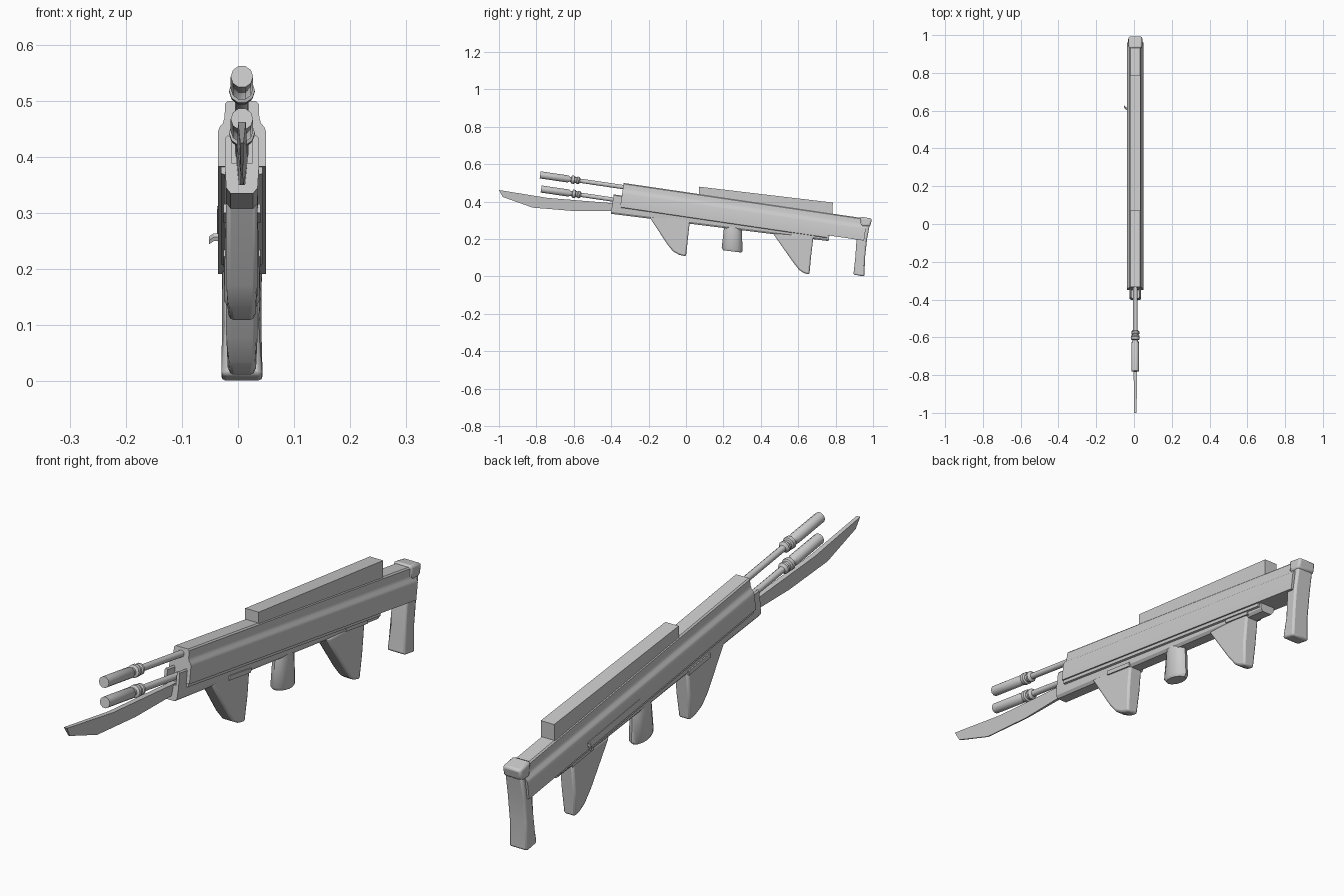
import bpy, bmesh, math
from mathutils import Vector

CX = 0.007                      # gun centre line
A = math.atan(0.147)            # downward slope toward the butt
C, S = math.cos(A), math.sin(A)


def gun(x, u, v):
    """Gun frame (across, along, up) to world."""
    return Vector((CX + x, u * C + v * S, 0.3315 - u * S + v * C))


def world(x, y, z):
    return Vector((CX + x, y, z))


def loft(name, rings, bevel=0.0, segments=2, angle=30):
    bm = bmesh.new()
    rows = [[bm.verts.new(p) for p in r] for r in rings]
    n = len(rows[0])
    for a, b in zip(rows, rows[1:]):
        for i in range(n):
            j = (i + 1) % n
            bm.faces.new((a[i], a[j], b[j], b[i]))
    bm.faces.new(rows[0][::-1])
    bm.faces.new(rows[-1])
    bmesh.ops.recalc_face_normals(bm, faces=bm.faces)
    me = bpy.data.meshes.new(name)
    bm.to_mesh(me)
    bm.free()
    ob = bpy.data.objects.new(name, me)
    bpy.context.collection.objects.link(ob)
    if bevel:
        m = ob.modifiers.new("Bevel", 'BEVEL')
        m.width, m.segments = bevel, segments
        m.limit_method, m.angle_limit = 'ANGLE', math.radians(40)
    bpy.ops.object.select_all(action='DESELECT')
    ob.select_set(True)
    bpy.context.view_layer.objects.active = ob
    bpy.ops.object.shade_smooth_by_angle(angle=math.radians(angle))
    return ob


def side_profile(name, pts, frame=world, bevel=0.0):
    """Side outline of (along, up, half width) mirrored across the centre."""
    return loft(name, [[frame(s * w, a, b) for a, b, w in pts] for s in (-1, 1)], bevel)


def mirrored(half):
    return half + [(-x, v) for x, v in reversed(half)]


def turned(name, v, rings, sides=10):
    """Round part turned about the gun's long axis."""
    loft(name, [[gun(r * math.cos(2 * math.pi * i / sides), u,
                     v + r * math.sin(2 * math.pi * i / sides))
                 for i in range(sides)] for u, r in rings], angle=40)


# Main receiver with stepped, coved shoulders
section = mirrored([(0.043, 0), (0.043, 0.062), (0.040, 0.071), (0.034, 0.078),
                    (0.031, 0.088), (0.030, 0.113), (0.025, 0.118)])
loft("receiver", [[gun(x, u, v) for x, v in section] for u in (-0.354, 0.962)], angle=40)

# Lower fore-end: open channel carrying the lower barrel, tapering rearward
rings = []
for u, bottom in ((-0.398, -0.055), (0.775, -0.030)):
    half = [(0.020, bottom), (0.028, bottom + 0.01), (0.030, -0.012),
            (0.030, 0.045), (0.025, 0.05), (0.019, 0.045), (0.019, 0.0)]
    rings.append([gun(x, u, v) for x, v in mirrored(half)])
loft("lower_fore_end", rings)

# Side rails below the receiver
for s, side in ((1, "right"), (-1, "left")):
    loft("lower_rail_" + side,
         [[gun(s * x, u, v) for x, v in ((0.02, 0.002), (0.037, 0.002),
                                         (0.037, -0.012), (0.02, -0.018))]
          for u in (-0.35, 0.765)])

# Tapered top rib
side_profile("top_rib", [(0.07, 0.42, 0.027), (0.07, 0.48, 0.027),
                         (0.785, 0.395, 0.027), (0.782, 0.32, 0.027)])

# Twin barrels with collars and thick muzzles
for name, v, u, end in (("upper_barrel", 0.096, -0.802, -0.33),
                        ("lower_barrel", 0.022, -0.786, -0.36)):
    turned(name, v, [(u, 0.020), (u + 0.15, 0.020), (u + 0.158, 0.014),
                     (u + 0.166, 0.014), (u + 0.170, 0.023), (u + 0.184, 0.023),
                     (u + 0.188, 0.017), (u + 0.196, 0.017), (u + 0.200, 0.021),
                     (u + 0.208, 0.021), (u + 0.216, 0.012), (end, 0.012)])

# Bayonet blade, thick spine and thin edge
side_profile("bayonet", [(-1.0, 0.462, 0.007), (-0.74, 0.42, 0.009), (-0.37, 0.39, 0.010),
                         (-0.37, 0.35, 0.006), (-0.60, 0.35, 0.003), (-0.82, 0.368, 0.002),
                         (-0.98, 0.425, 0.003)])

# Fin-shaped grips under the fore-end
side_profile("front_grip", [(-0.20, 0.325, 0.028), (-0.10, 0.172, 0.028),
                            (-0.07, 0.135, 0.026), (-0.035, 0.115, 0.023),
                            (0.0, 0.108, 0.023), (0.01, 0.20, 0.028),
                            (0.022, 0.31, 0.028)], bevel=0.008)
side_profile("rear_grip", [(0.465, 0.23, 0.028), (0.57, 0.08, 0.028),
                           (0.605, 0.035, 0.026), (0.63, 0.018, 0.023),
                           (0.66, 0.010, 0.023), (0.668, 0.10, 0.028),
                           (0.682, 0.22, 0.028)], bevel=0.008)

# Mounting plates above the grips
for name, u in (("front_grip_plate", -0.10), ("rear_grip_plate", 0.575)):
    side_profile(name, [(u, -0.046 + 0.02 * (u > 0), 0.033), (u + 0.125, -0.046 + 0.02 * (u > 0), 0.033),
                        (u + 0.125, -0.03 + 0.02 * (u > 0), 0.033), (u, -0.03 + 0.02 * (u > 0), 0.033)], gun)

# Rounded drum handle between the grips
rings = []
for y, z, tilt, rx, ry in ((0.252, 0.29, 0, 0.028, 0.045), (0.250, 0.25, 0, 0.030, 0.048),
                           (0.247, 0.145, -0.008, 0.032, 0.056), (0.247, 0.134, -0.006, 0.026, 0.047)):
    rings.append([world(rx * math.cos(t), y + ry * math.sin(t), z + tilt * math.sin(t))
                  for t in (2 * math.pi * i / 12 for i in range(12))])
loft("drum_handle", rings, angle=40)

# Butt stock and its cap
side_profile("butt", [(0.935, 0.31, 0.034), (0.988, 0.305, 0.034), (0.968, 0.20, 0.036),
                      (0.957, 0.10, 0.035), (0.954, 0.0, 0.037), (0.895, 0.010, 0.037),
                      (0.905, 0.10, 0.030), (0.912, 0.20, 0.032)], bevel=0.008)
side_profile("butt_cap", [(0.93, 0.321, 0.036), (0.995, 0.309, 0.036),
                          (0.985, 0.268, 0.038), (0.938, 0.268, 0.038)], bevel=0.009)

# Charging slot and hooked handle on the left side
loft("charging_slot", [[gun(x, u, v) for x, v in ((-0.04, 0.022), (-0.0445, 0.022),
                                                  (-0.0445, 0.028), (-0.04, 0.028))]
                       for u in (0.32, 0.62)])
loft("charging_handle", [[world(x, y + 0.006 * math.cos(t), z + 0.008 * math.sin(t))
                          for t in (2 * math.pi * i / 6 for i in range(6))]
                         for x, y, z in ((-0.035, 0.606, 0.257), (-0.050, 0.612, 0.257),
                                         (-0.059, 0.622, 0.251))])
